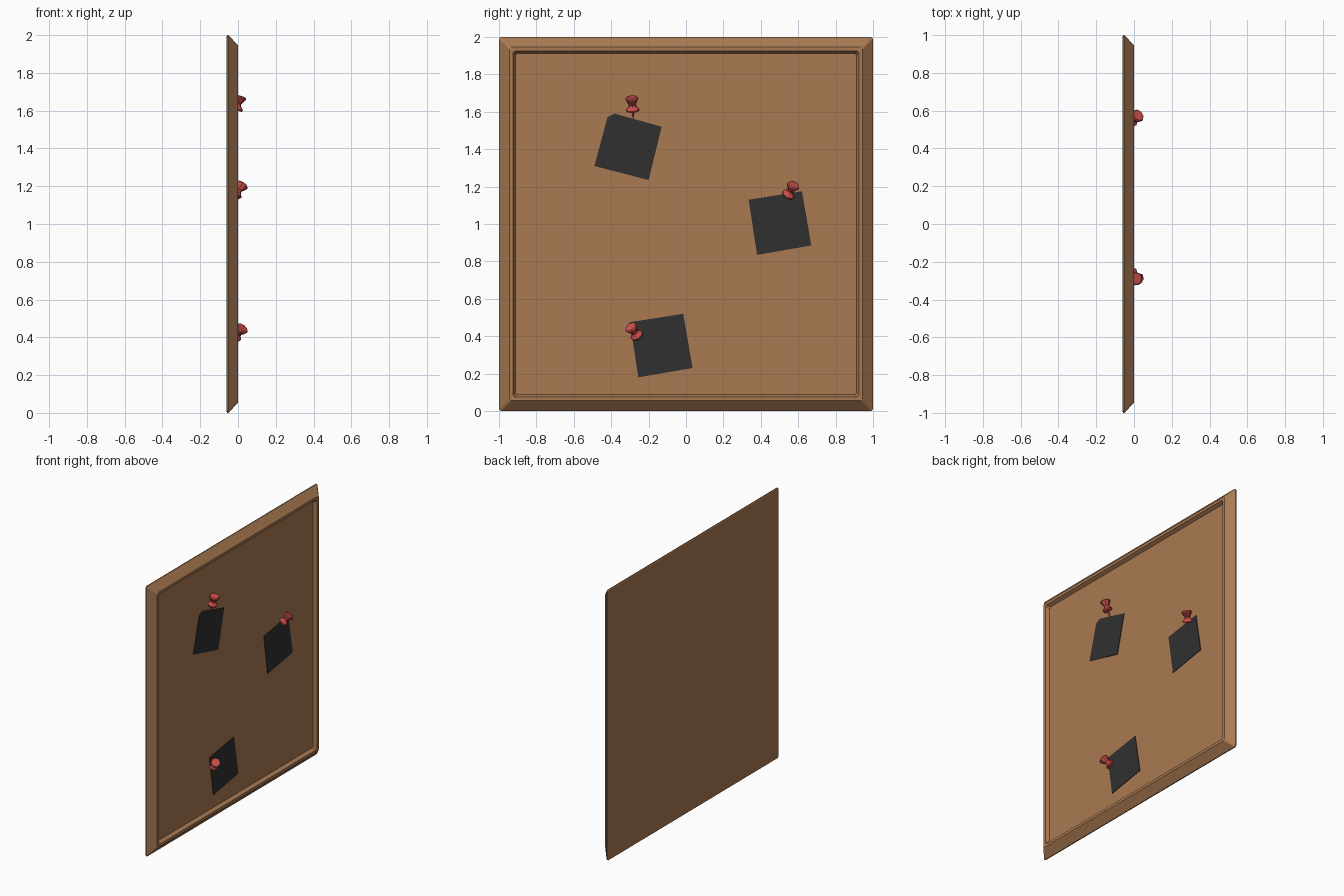
import bpy, bmesh
from mathutils import Vector

if "Cube" in bpy.data.objects:
    bpy.data.objects.remove(bpy.data.objects["Cube"])


def material(name, rgb):
    m = bpy.data.materials.new(name)
    m.diffuse_color = (*rgb, 1)
    m.use_nodes = True
    m.node_tree.nodes["Principled BSDF"].inputs["Base Color"].default_value = m.diffuse_color
    return m


WOOD = material("cork_brown", (0.40, 0.195, 0.085))
PAPER = material("dark_paper", (0.03, 0.03, 0.03))
RED = material("pin_red", (0.6, 0.08, 0.07))
PANEL_X = -0.025


def finish(name, bm, mat):
    bmesh.ops.recalc_face_normals(bm, faces=bm.faces)
    me = bpy.data.meshes.new(name)
    bm.to_mesh(me)
    bm.free()
    me.materials.append(mat)
    ob = bpy.data.objects.new(name, me)
    bpy.context.collection.objects.link(ob)
    return ob


def loft(name, rings, mat):
    """Join equal-length rings of points and cap both ends."""
    bm = bmesh.new()
    loops = [[bm.verts.new(p) for p in r] for r in rings]
    n = len(loops[0])
    for a, b in zip(loops, loops[1:]):
        for i in range(n):
            j = (i + 1) % n
            bm.faces.new((a[i], a[j], b[j], b[i]))
    bm.faces.new(loops[0])
    bm.faces.new(loops[-1])
    return finish(name, bm, mat)


# Board with sloped frame and recessed panel: (half size, x) from back to panel
def square_ring(h, x, cut=0.01):
    pts = []
    for sy, sz in ((1, 1), (-1, 1), (-1, -1), (1, -1)):
        pair = [(h * sy, (h - cut) * sz), ((h - cut) * sy, h * sz)]
        if sy * sz < 0:
            pair.reverse()
        pts += [Vector((x, y, z + 1)) for y, z in pair]
    return pts


profile = [(0.995, -0.06), (1.0, -0.057), (1.0, -0.05), (0.945, 0),
           (0.925, 0), (0.912, PANEL_X)]
loft("board", [square_ring(h, x) for h, x in profile], WOOD)

# Pinned notes, one with a clipped corner: (y, z) outlines
notes = [
    [(-0.49, 1.31), (-0.20, 1.235), (-0.13, 1.52), (-0.38, 1.59), (-0.42, 1.57)],
    [(0.38, 0.835), (0.67, 0.885), (0.62, 1.175), (0.335, 1.13)],
    [(-0.255, 0.18), (0.035, 0.23), (-0.015, 0.52), (-0.30, 0.475)],
]
for k, outline in enumerate(notes):
    rings = [[(x, y, z) for y, z in outline] for x in (PANEL_X - 0.002, PANEL_X + 0.004)]
    loft(f"note_{k + 1}", rings, PAPER)

# Push pins: lathe profile (radius, distance below the head)
pin_profile = [(0.031, 0), (0.036, 0.008), (0.031, 0.018), (0.018, 0.040),
               (0.020, 0.050), (0.036, 0.068), (0.033, 0.077),
               (0.006, 0.079), (0.004, 0.130)]


def pin(name, head, direction):
    bm = bmesh.new()
    prof = [(0, 0)] + pin_profile + [(0, 0.132)]
    vs = [bm.verts.new((r, 0, -d)) for r, d in prof]
    edges = [bm.edges.new(p) for p in zip(vs, vs[1:])]
    bmesh.ops.spin(bm, geom=vs + edges, cent=(0, 0, 0), axis=(0, 0, 1),
                   angle=6.2831853, steps=8)
    bmesh.ops.remove_doubles(bm, verts=bm.verts, dist=0.0005)
    ob = finish(name, bm, RED)
    ob.rotation_mode = 'QUATERNION'
    ob.rotation_quaternion = Vector((0, 0, 1)).rotation_difference(Vector(direction))
    ob.location = head


pin("pin_1", (0.012, -0.29, 1.677), (0.30, -0.07, 0.95))
pin("pin_2", (0.024, 0.576, 1.21), (0.52, 0.40, 0.75))
pin("pin_3", (0.026, -0.297, 0.451), (0.56, -0.48, 0.65))
